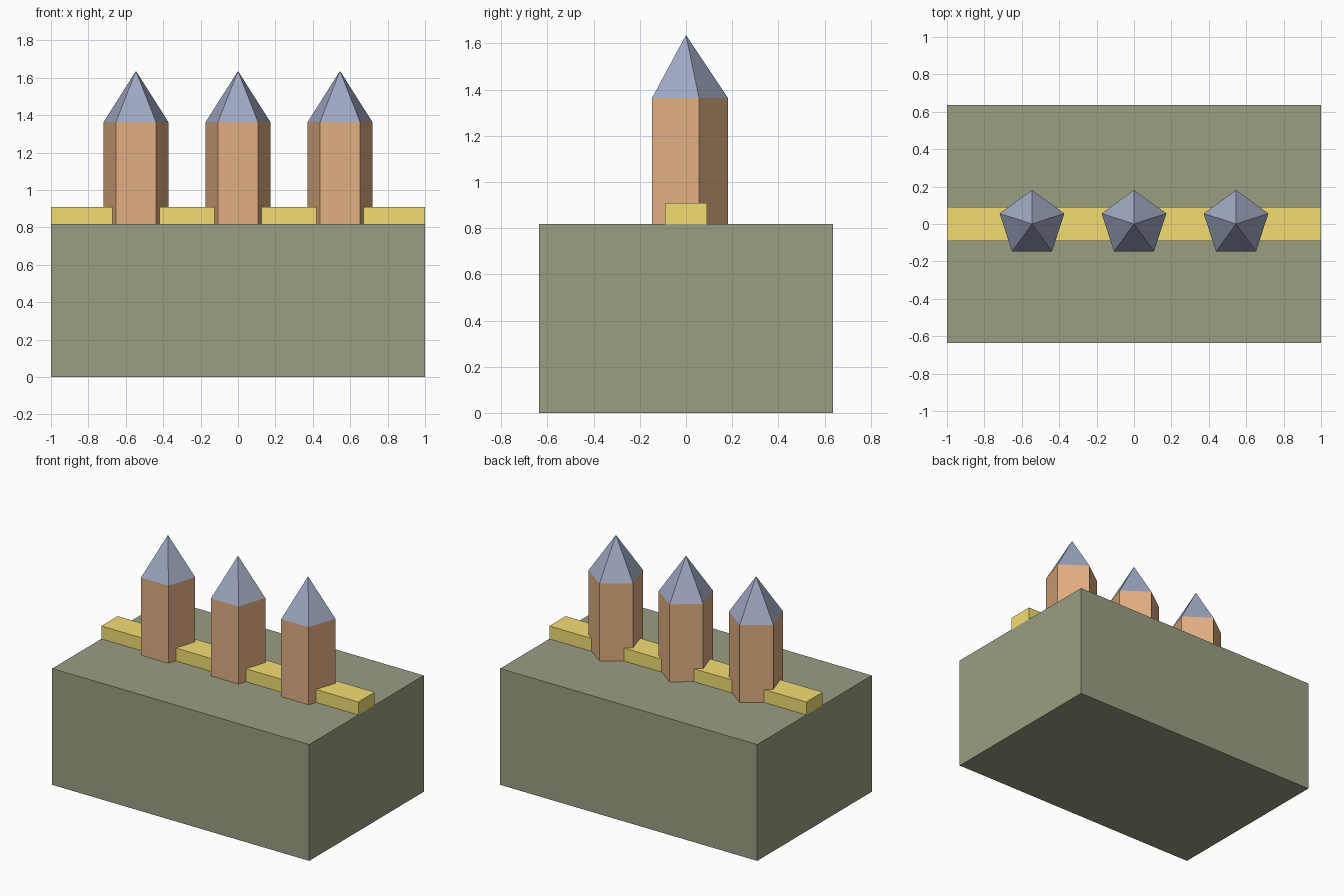
import bpy

if "Cube" in bpy.data.objects:
    bpy.data.objects.remove(bpy.data.objects["Cube"])

U = 1 / 11  # grid module that all sizes follow


def material(name, rgb):
    m = bpy.data.materials.new(name)
    m.diffuse_color = (*rgb, 1)
    m.use_nodes = True
    m.node_tree.nodes["Principled BSDF"].inputs["Base Color"].default_value = m.diffuse_color
    return m


green = material("moss_green", (0.32, 0.345, 0.225))
yellow = material("straw_yellow", (0.90, 0.73, 0.17))
clay = material("clay", (0.76, 0.43, 0.225))
slate = material("slate_blue", (0.345, 0.39, 0.54))


def finish(name, mat):
    ob = bpy.context.object
    ob.name = name
    ob.data.materials.append(mat)


def box(name, size, z, mat):
    bpy.ops.mesh.primitive_cube_add(size=1, location=(0, 0, z + size[2] / 2))
    bpy.context.object.scale = size
    bpy.ops.object.transform_apply(location=False, rotation=False, scale=True)
    finish(name, mat)


def five_sided(name, x, z0, z1, top_radius, mat):
    # Pentagon with one corner pointing to the back (+y)
    bpy.ops.mesh.primitive_cone_add(vertices=5, radius1=2 * U, radius2=top_radius,
                                    depth=z1 - z0, location=(x, 0, (z0 + z1) / 2))
    finish(name, mat)


# Base block and the low wall along its middle
box("base_block", (2, 14 * U, 9 * U), 0, green)
box("low_wall", (2, 2 * U, U), 9 * U, yellow)

# Three towers with pointed roofs
for label, x in (("left", -6 * U), ("middle", 0), ("right", 6 * U)):
    five_sided(label + "_tower", x, 9 * U, 15 * U, 2 * U, clay)
    five_sided(label + "_roof", x, 15 * U, 18 * U, 0, slate)
